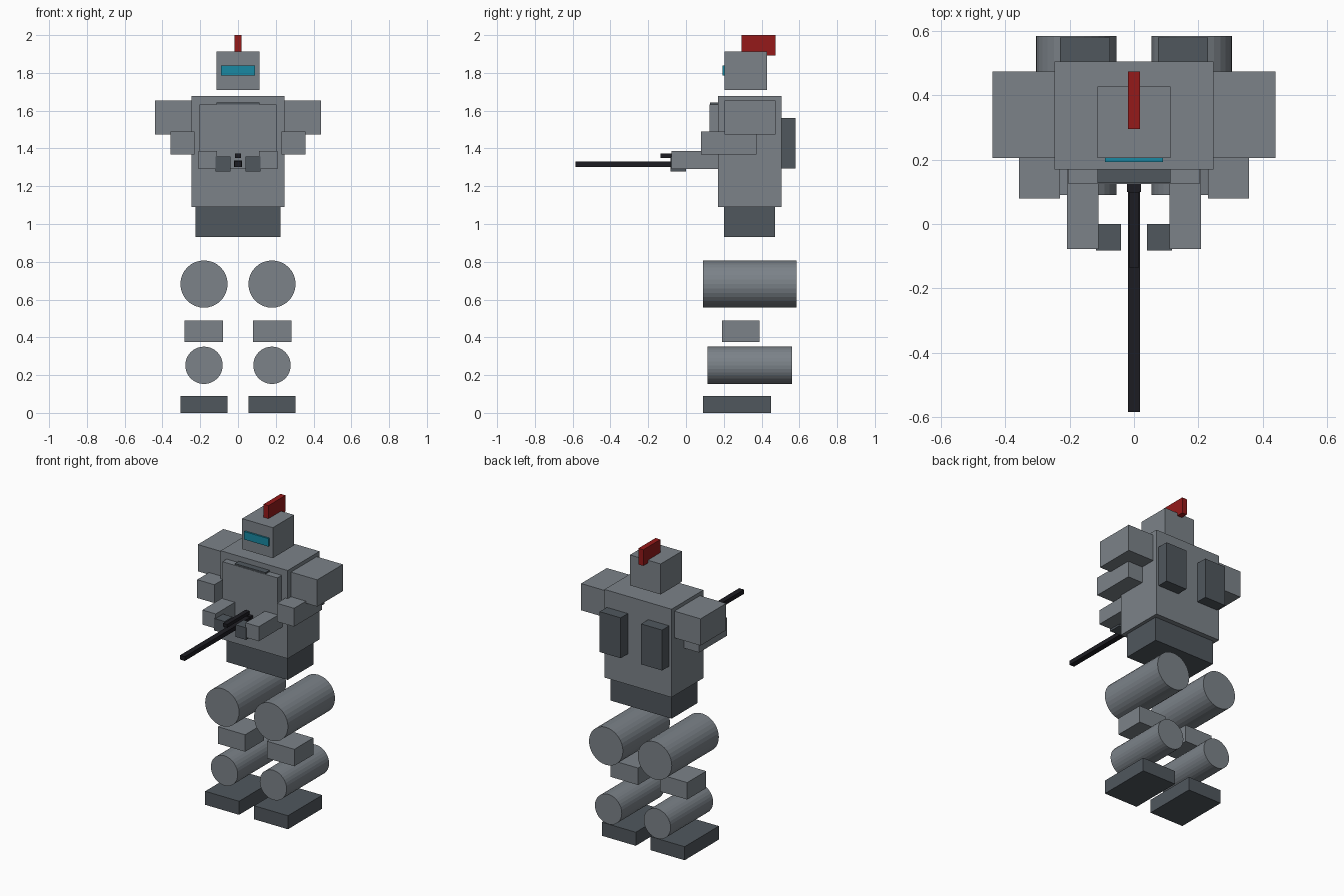
import bpy
import math

if "Cube" in bpy.data.objects:
    bpy.data.objects.remove(bpy.data.objects["Cube"])


def material(name, rgb):
    m = bpy.data.materials.new(name)
    m.diffuse_color = (*rgb, 1)
    m.use_nodes = True
    m.node_tree.nodes["Principled BSDF"].inputs["Base Color"].default_value = m.diffuse_color
    return m


STEEL = material("steel", (0.20, 0.225, 0.25))
DARK = material("dark_steel", (0.08, 0.095, 0.11))
BLACK = material("black", (0.012, 0.012, 0.016))
TEAL = material("teal", (0.01, 0.25, 0.36))
RED = material("red", (0.30, 0.01, 0.01))


def finish(name, mat):
    ob = bpy.context.object
    ob.name = name
    ob.data.materials.append(mat)
    return ob


def box(name, mat, x, y, z):
    """Box from (min, max) ranges on each axis."""
    bpy.ops.mesh.primitive_cube_add(size=1, location=[sum(r) / 2 for r in (x, y, z)])
    ob = finish(name, mat)
    ob.scale = [r[1] - r[0] for r in (x, y, z)]
    bpy.ops.object.transform_apply(location=False, rotation=False, scale=True)


def box_pair(name, mat, x, y, z):
    box("left_" + name, mat, x, y, z)
    box("right_" + name, mat, (-x[1], -x[0]), y, z)


def cylinder_pair(name, mat, x, z, radius, y):
    for side, sx in (("left_", 1), ("right_", -1)):
        bpy.ops.mesh.primitive_cylinder_add(
            vertices=32, radius=radius, depth=y[1] - y[0],
            location=(sx * x, sum(y) / 2, z), rotation=(math.pi / 2, 0, 0))
        finish(side + name, mat)


# Legs
box_pair("foot", DARK, (0.055, 0.305), (0.09, 0.45), (0, 0.09))
cylinder_pair("shin", STEEL, 0.18, 0.252, 0.099, (0.113, 0.56))
box_pair("knee", STEEL, (0.08, 0.282), (0.19, 0.39), (0.375, 0.488))
cylinder_pair("thigh", STEEL, 0.18, 0.682, 0.125, (0.09, 0.585))

# Body
box("pelvis", DARK, (-0.225, 0.225), (0.202, 0.472), (0.93, 1.09))
box("torso", STEEL, (-0.247, 0.247), (0.17, 0.505), (1.09, 1.677))
box("chest_plate", STEEL, (-0.203, 0.203), (0.125, 0.17), (1.29, 1.633))
box("collar_vent", DARK, (-0.113, 0.113), (0.128, 0.17), (1.6, 1.643))
box_pair("back_pack", DARK, (0.075, 0.23), (0.505, 0.58), (1.293, 1.562))

# Arms
box_pair("shoulder", STEEL, (0.247, 0.44), (0.205, 0.475), (1.475, 1.653))
box_pair("upper_arm", STEEL, (0.23, 0.357), (0.08, 0.372), (1.367, 1.489))
box_pair("forearm", STEEL, (0.11, 0.208), (-0.078, 0.17), (1.29, 1.387))
box_pair("hand", DARK, (0.04, 0.118), (-0.083, 0), (1.277, 1.357))

# Head
box("head", STEEL, (-0.113, 0.113), (0.205, 0.428), (1.71, 1.913))
box("visor", TEAL, (-0.09, 0.09), (0.193, 0.206), (1.785, 1.838))
box("crest", RED, (-0.018, 0.018), (0.295, 0.475), (1.893, 2.0))

# Held weapon
box("barrel", BLACK, (-0.018, 0.018), (-0.585, 0.13), (1.302, 1.33))
box("sight", BLACK, (-0.015, 0.015), (-0.135, 0.1), (1.35, 1.372))
box("stock", BLACK, (-0.022, 0.022), (0.1, 0.17), (1.302, 1.335))
